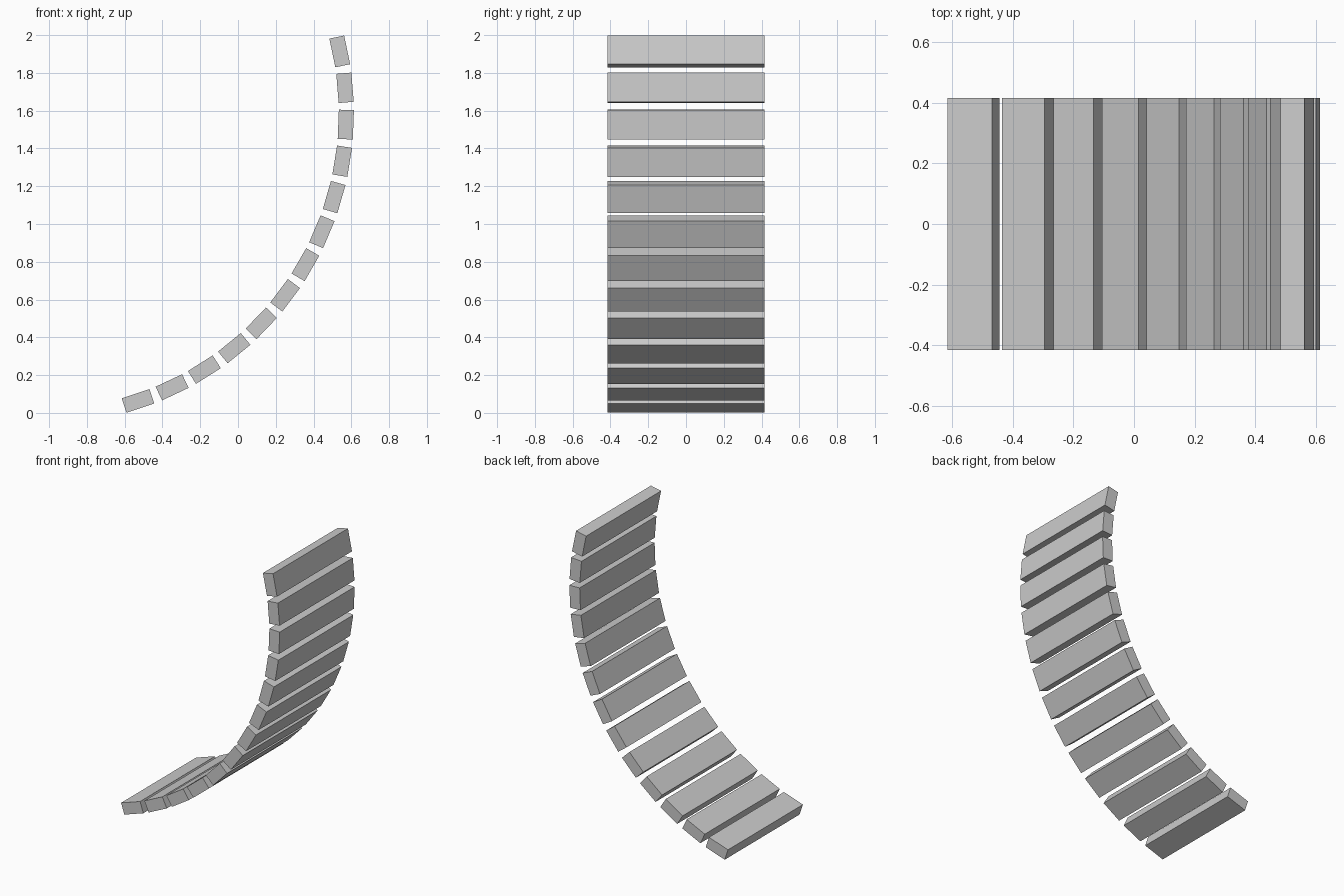
import bpy
import math
from mathutils import Matrix

if "Cube" in bpy.data.objects:
    bpy.data.objects.remove(bpy.data.objects["Cube"], do_unlink=True)

# Plain grey slat material
grey = bpy.data.materials.new("light_grey")
grey.use_nodes = True
colour = (0.6, 0.6, 0.6, 1)
grey.diffuse_color = colour
grey.node_tree.nodes["Principled BSDF"].inputs["Base Color"].default_value = colour

# Arc that the slats follow, in the xz plane
CENTRE_X, CENTRE_Z, RADIUS = -1.034, 1.588, 1.606
START, END, COUNT = math.radians(18.3), math.radians(101.7), 13
LENGTH, DEPTH, THICKNESS = 0.155, 0.83, 0.08


def add_slat(number, angle):
    """One board, tangent to the arc at the given angle."""
    x = CENTRE_X + RADIUS * math.sin(angle)
    z = CENTRE_Z - RADIUS * math.cos(angle)
    bpy.ops.mesh.primitive_cube_add(size=1, location=(x, 0, z), rotation=(0, -angle, 0))
    slat = bpy.context.object
    slat.name = f"slat_{number}"
    slat.data.transform(Matrix.Diagonal((LENGTH, DEPTH, THICKNESS, 1)))
    slat.data.materials.append(grey)


# Row of slats curving up from the low end to the upright end
for i in range(COUNT):
    add_slat(i + 1, START + (END - START) * i / (COUNT - 1))
